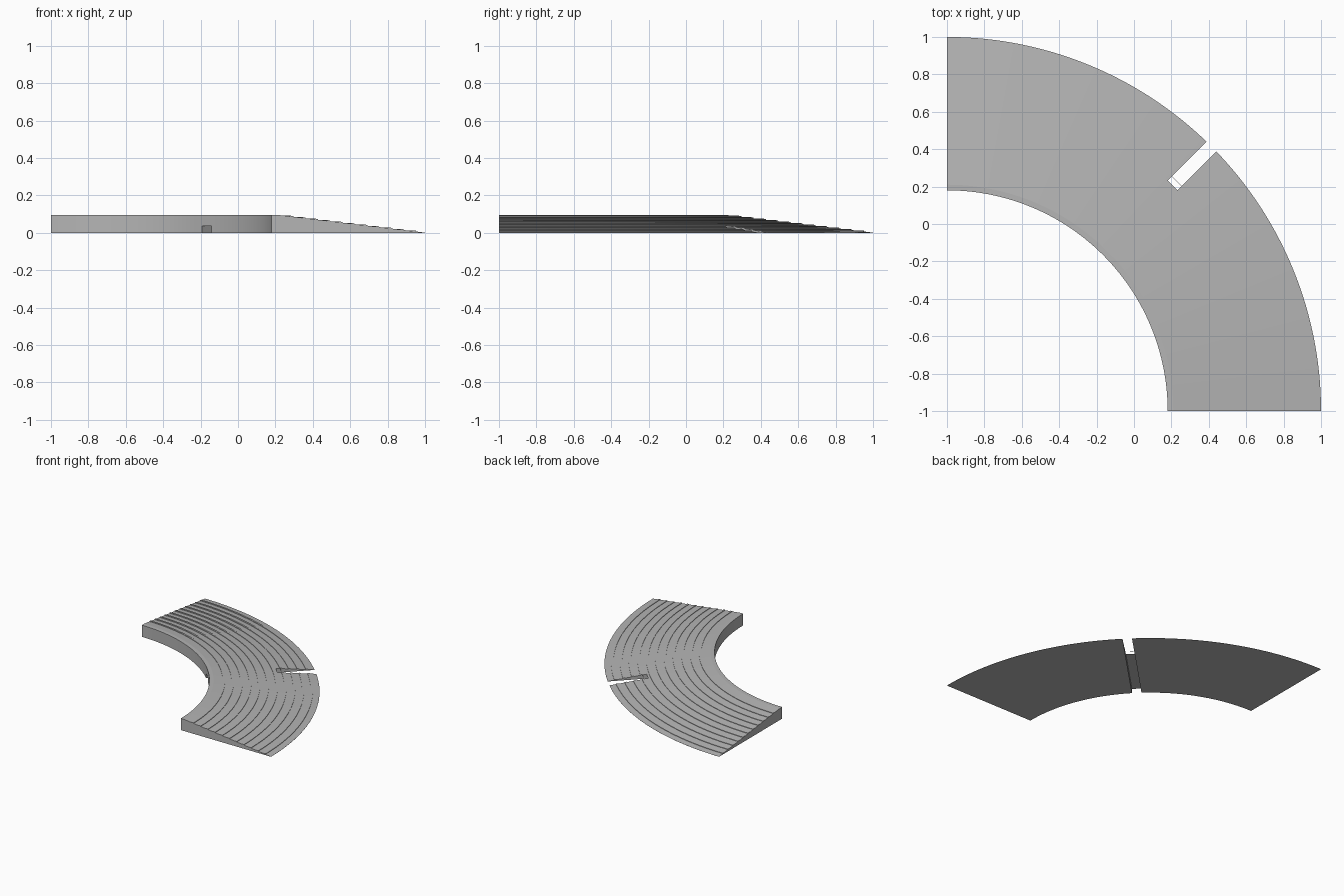
import bpy
import bmesh
from math import cos, sin, pi, radians

if "Cube" in bpy.data.objects:
    bpy.data.objects.remove(bpy.data.objects["Cube"])

CENTRE = -1.0                      # arc centre, same in x and y
INNER, RIM, OUTER = 1.18, 1.21, 2.0
TOP, LIP = 0.096, 0.001
PITCH, RIDGE_WIDTH, RIDGE_HEIGHT = 0.0655, 0.017, 0.004
SEGMENTS = 72


def slope(r):
    """Height of the ramp surface at radius r."""
    return TOP + (LIP - TOP) * (r - RIM) / (OUTER - RIM)


def make_object(name, bm):
    bmesh.ops.recalc_face_normals(bm, faces=bm.faces)
    mesh = bpy.data.meshes.new(name)
    bm.to_mesh(mesh)
    bm.free()
    obj = bpy.data.objects.new(name, mesh)
    bpy.context.collection.objects.link(obj)
    return obj


grey = bpy.data.materials.new("ramp grey")
grey.use_nodes = True
colour = (0.46, 0.46, 0.46, 1)
grey.diffuse_color = colour
grey.node_tree.nodes["Principled BSDF"].inputs["Base Color"].default_value = colour

# Ramp cross-section: flat rim, then a slope with narrow raised ridges
profile = [(INNER, 0), (INNER, TOP), (RIM, TOP)]
for i in range(-7, 4):
    start = 1.737 + i * PITCH
    end = start + RIDGE_WIDTH
    profile += [(start, slope(start)), (start, slope(start) + RIDGE_HEIGHT),
                (end, slope(end) + RIDGE_HEIGHT), (end, slope(end))]
profile += [(OUTER, LIP), (OUTER, 0)]

# Quarter-turn ramp swept from the cross-section
bm = bmesh.new()
rings = []
for s in range(SEGMENTS + 1):
    a = s / SEGMENTS * pi / 2
    rings.append([bm.verts.new((CENTRE + r * cos(a), CENTRE + r * sin(a), z))
                  for r, z in profile])
count = len(profile)
for a, b in zip(rings, rings[1:]):
    for j in range(count):
        k = (j + 1) % count
        bm.faces.new((a[j], a[k], b[k], b[j]))
bm.faces.new(rings[0])
bm.faces.new(reversed(rings[-1]))
ramp = make_object("curved_ramp", bm)
ramp.data.materials.append(grey)

# Drainage channel under the ramp, breaking through where the ramp is thin
bm = bmesh.new()
bmesh.ops.create_cube(bm, size=1)
channel_top = slope(1.706)
for v in bm.verts:
    along = 1.6 + v.co.x * 1.2
    across = v.co.y * 0.072
    c = cos(pi / 4)
    v.co = (CENTRE + (along - across) * c, CENTRE + (along + across) * c,
            channel_top if v.co.z > 0 else -0.05)
cutter = make_object("channel_cutter", bm)
cutter.hide_render = True

cut = ramp.modifiers.new("channel", "BOOLEAN")
cut.operation = "DIFFERENCE"
cut.solver = "EXACT"
cut.object = cutter
bpy.context.view_layer.objects.active = ramp
ramp.select_set(True)
bpy.ops.object.modifier_apply(modifier=cut.name)
bpy.data.objects.remove(cutter)

bpy.ops.object.shade_smooth_by_angle(angle=radians(5))
